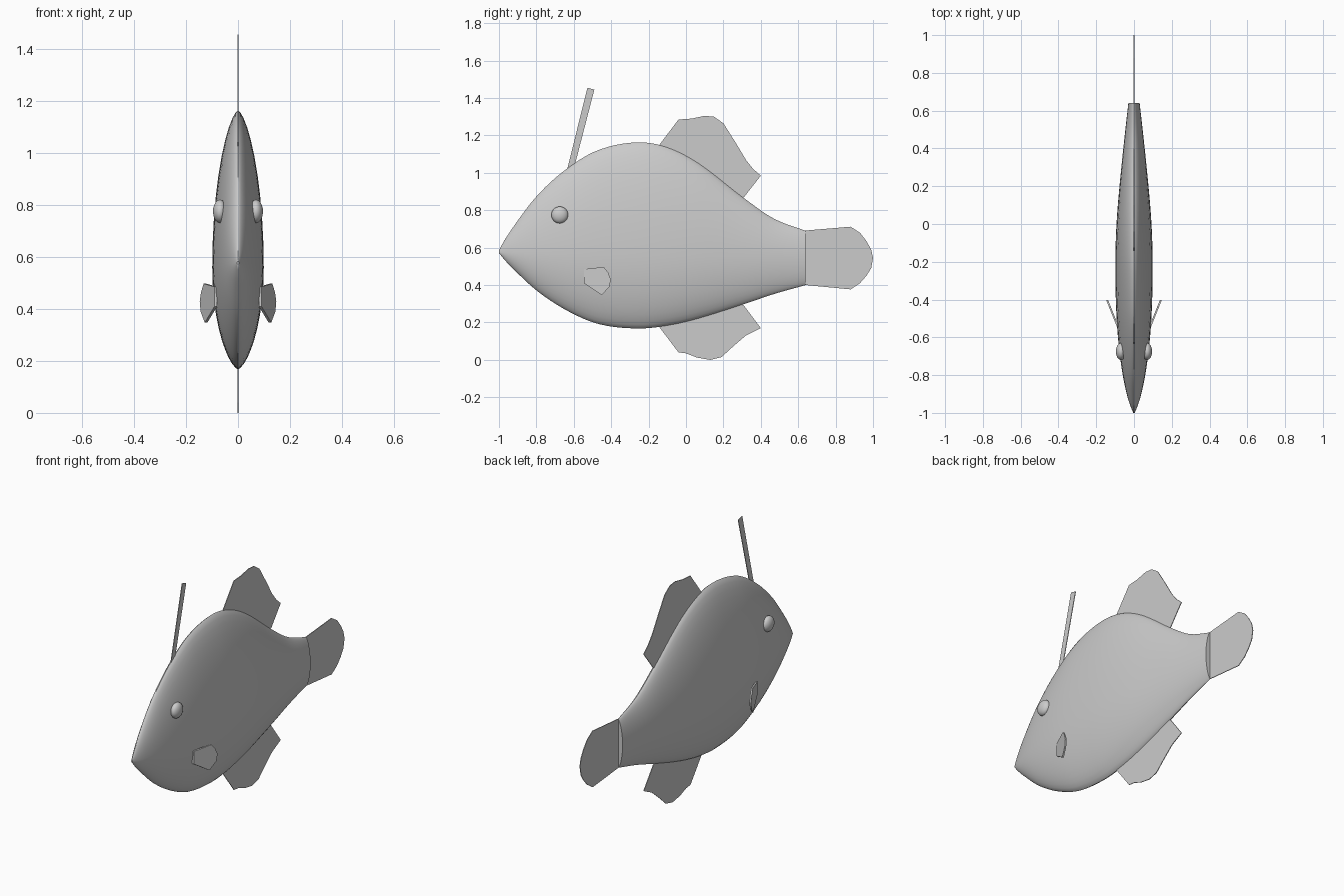
import bpy, bmesh, math

old = bpy.data.objects.get("Cube")
if old:
    bpy.data.objects.remove(old, do_unlink=True)

grey = bpy.data.materials.new("light_grey")
grey.use_nodes = True
colour = (0.6, 0.6, 0.6, 1)
grey.diffuse_color = colour
grey.node_tree.nodes["Principled BSDF"].inputs["Base Color"].default_value = colour


def finish(name, bm, angle=None):
    """Turn a bmesh into a named object, optionally smooth shaded."""
    bmesh.ops.recalc_face_normals(bm, faces=bm.faces)
    mesh = bpy.data.meshes.new(name)
    bm.to_mesh(mesh)
    bm.free()
    mesh.materials.append(grey)
    obj = bpy.data.objects.new(name, mesh)
    bpy.context.collection.objects.link(obj)
    if angle:
        bpy.ops.object.select_all(action='DESELECT')
        obj.select_set(True)
        bpy.context.view_layer.objects.active = obj
        bpy.ops.object.shade_smooth_by_angle(angle=math.radians(angle))
    return obj


def plate(name, outline, thickness, place=lambda y, z: 0.0):
    """Thin sheet from a (y, z) outline; place gives its sideways offset."""
    bm = bmesh.new()
    sides = [[bm.verts.new((place(y, z) + s * thickness / 2, y, z))
              for y, z in outline] for s in (-1, 1)]
    bm.faces.new(sides[0])
    bm.faces.new(sides[1])
    n = len(outline)
    for i in range(n):
        j = (i + 1) % n
        bm.faces.new((sides[0][i], sides[0][j], sides[1][j], sides[1][i]))
    return finish(name, bm)


def spline(a, b, c, d, t):
    """Catmull-Rom blend between b and c with uneven spacing in y."""
    h = c[0] - b[0]
    out = [b[0] + h * t]
    for k in range(1, len(b)):
        m0 = (c[k] - a[k]) / (c[0] - a[0]) * h if a is not b else (c[k] - b[k]) * 1.25
        m1 = (d[k] - b[k]) / (d[0] - b[0]) * h
        out.append((2 * t**3 - 3 * t**2 + 1) * b[k] + (t**3 - 2 * t**2 + t) * m0
                   + (3 * t**2 - 2 * t**3) * c[k] + (t**3 - t**2) * m1)
    return out


# Body: lens-shaped sections lofted from snout to tail root
# each station: y, top, bottom, half width
stations = [
    (-1.0, .585, .572, .004), (-.917, .72, .48, .034), (-.785, .89, .36, .062),
    (-.62, 1.035, .255, .083), (-.46, 1.125, .19, .094), (-.26, 1.163, .168, .099),
    (-.1, 1.137, .183, .097), (.07, 1.05, .222, .088), (.31, .865, .298, .066),
    (.47, .755, .352, .049), (.64, .69, .40, .03),
]
rows = []
last = len(stations) - 1
for i in range(last):
    a, b = stations[max(i - 1, 0)], stations[i]
    c, d = stations[i + 1], stations[min(i + 2, last)]
    rows += [spline(a, b, c, d, k / 5) for k in range(5)]
rows.append(stations[-1])

bm = bmesh.new()
SEG = 40
rings = []
for y, top, bottom, width in rows:
    mid = min(max(.575 - .02 * (y + 1), bottom), top)
    ring = []
    for k in range(SEG):
        ang = 2 * math.pi * k / SEG
        c, s = math.cos(ang), math.sin(ang)
        x = math.copysign(abs(c) ** 1.3, c) * width
        ring.append(bm.verts.new((x, y, mid + s * ((top - mid) if s > 0 else (mid - bottom)))))
    rings.append(ring)
for r0, r1 in zip(rings, rings[1:]):
    for k in range(SEG):
        j = (k + 1) % SEG
        bm.faces.new((r0[k], r0[j], r1[j], r1[k]))
bm.faces.new(rings[0])
bm.faces.new(rings[-1])
finish("body", bm, 50)

# Fins along the centre line
plate("dorsal_fin", [
    (-.15, 1.14), (-.04, 1.285), (.03, 1.29), (.1, 1.305), (.15, 1.3), (.2, 1.265),
    (.26, 1.17), (.32, 1.07), (.36, 1.02), (.4, .985), (.31, .87), (.2, .85), (0, 1.0)], .004)
plate("belly_fin", [
    (-.15, .185), (-.04, .04), (0, .035), (.06, .012), (.13, 0), (.19, .015),
    (.25, .07), (.32, .13), (.4, .17), (.31, .29), (.2, .35), (0, .3)], .004)
plate("tail_fin", [
    (.62, .69), (.88, .712), (.93, .68), (.965, .635), (.99, .59), (1, .545),
    (.99, .49), (.965, .45), (.93, .41), (.88, .377), (.62, .402)], .004)

# Thin spine leaning back above the head
plate("head_spine", [
    (-.64, 1.0), (-.527, 1.455), (-.49, 1.445), (-.605, 1.0)], .004)

# Paired side fins and eyes
for side, label in ((1, "left"), (-1, "right")):
    plate(label + "_side_fin", [
        (-.545, .485), (-.44, .497), (-.415, .465), (-.402, .43), (-.41, .39),
        (-.45, .347), (-.545, .41)], .01,
        lambda y, z: side * (.085 + .4 * (y + .545)))
    bm = bmesh.new()
    bmesh.ops.create_uvsphere(bm, u_segments=24, v_segments=16, radius=.045)
    bmesh.ops.scale(bm, vec=(.6, 1, 1), verts=bm.verts)
    bmesh.ops.translate(bm, vec=(side * .069, -.675, .775), verts=bm.verts)
    finish(label + "_eye", bm, 60)
